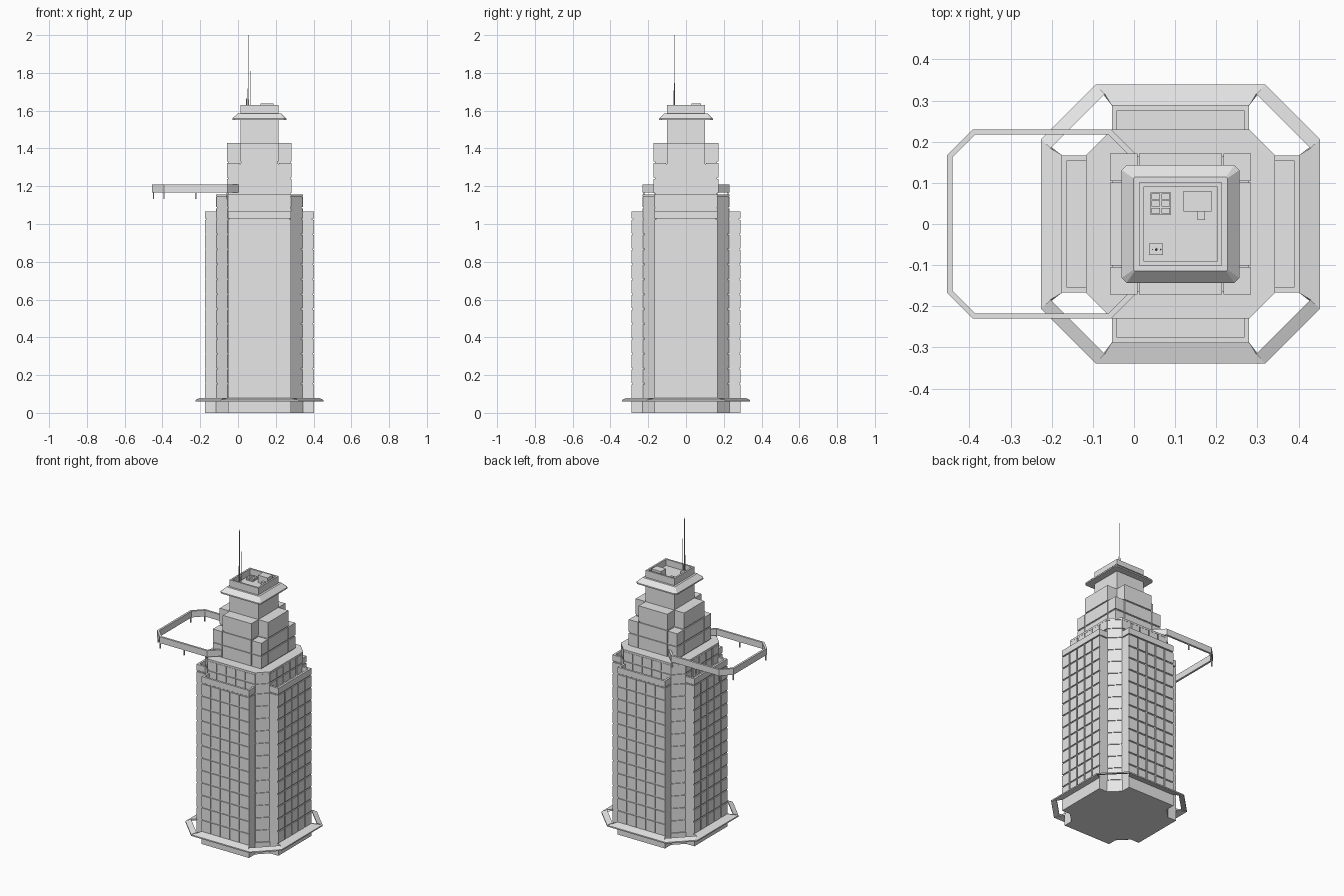
import bpy, bmesh, math
from mathutils import Matrix, Vector

if "Cube" in bpy.data.objects:
    bpy.data.objects.remove(bpy.data.objects["Cube"])

CX = 0.113            # tower axis
GAP = 0.008           # seam between facade panels

stone = bpy.data.materials.new("light_grey")
stone.diffuse_color = (0.8, 0.8, 0.8, 1)
stone.use_nodes = True
stone.node_tree.nodes["Principled BSDF"].inputs["Base Color"].default_value = stone.diffuse_color


def finish(name, bm, x=CX):
    bmesh.ops.remove_doubles(bm, verts=bm.verts, dist=1e-6) if name == "entrance_canopy" else None
    bmesh.ops.recalc_face_normals(bm, faces=bm.faces)
    me = bpy.data.meshes.new(name)
    bm.to_mesh(me)
    bm.free()
    me.materials.append(stone)
    ob = bpy.data.objects.new(name, me)
    ob.location.x = x
    bpy.context.collection.objects.link(ob)
    return ob


def box(bm, x0, x1, y0, y1, z0, z1, rot=0):
    m = (Matrix.Rotation(rot, 4, 'Z')
         @ Matrix.Translation(((x0 + x1) / 2, (y0 + y1) / 2, (z0 + z1) / 2))
         @ Matrix.Diagonal((x1 - x0, y1 - y0, z1 - z0, 1)))
    bmesh.ops.create_cube(bm, size=1, matrix=m)


def octagon(half, flat):
    """Corners of a square with cut corners, anticlockwise."""
    pts = []
    for k in range(4):
        r = Matrix.Rotation(k * math.pi / 2, 2)
        pts += [r @ Vector((half, -flat)), r @ Vector((half, flat))]
    return pts


def loft(bm, loops, caps=False, closed=False):
    """Join loops of (points, z) with quads."""
    rings = [[bm.verts.new((p[0], p[1], z)) for p in pts] for pts, z in loops]
    n = len(rings[0])
    pairs = list(zip(rings, rings[1:] + rings[:1])) if closed else list(zip(rings, rings[1:]))
    for a, b in pairs:
        for i in range(n):
            j = (i + 1) % n
            bm.faces.new((a[i], a[j], b[j], b[i]))
    if caps:
        bm.faces.new(rings[0])
        bm.faces.new(rings[-1])


def panels(bm, rot, dist, half, z0, z1, cols, rows, depth=0.006):
    """Raised window panels on the face at distance dist along -y, turned by rot."""
    w, h, g = 2 * half / cols, (z1 - z0) / rows, GAP / 2
    for c in range(cols):
        for r in range(rows):
            x, z = -half + c * w, z0 + r * h
            # outer columns run to the edge of the facade
            box(bm, x + (g if c else 0), x + w - (g if c < cols - 1 else 0),
                -dist - depth, -dist + 0.001, z + g, z + h - g, rot)


quarter = [k * math.pi / 2 for k in range(4)]

# Octagonal main body
bm = bmesh.new()
loft(bm, [(octagon(0.224, 0.164), 0.0), (octagon(0.224, 0.164), 1.15)], caps=True)
finish("main_body", bm)
bm = bmesh.new()
loft(bm, [(octagon(0.23, 0.167), 1.145), (octagon(0.23, 0.167), 1.157)], caps=True)
finish("body_roof_deck", bm)
bm = bmesh.new()
loft(bm, [(octagon(0.23, 0.167), 0.0), (octagon(0.23, 0.167), 0.074)], caps=True)
finish("body_plinth", bm)

# Corner windows and the row above the wings
bm = bmesh.new()
corner_dist = (0.224 + 0.164) / math.sqrt(2)
for a in quarter:
    panels(bm, a + math.pi / 4, corner_dist, 0.042, 0.076, 1.024, 1, 12, 0.005)
    panels(bm, a + math.pi / 4, corner_dist, 0.042, 1.024, 1.148, 1, 2, 0.005)
    panels(bm, a, 0.224, 0.167, 1.024, 1.148, 5, 2)
finish("body_windows", bm)

# Four wings with plinth, window panels and roof parapet
for name, a in zip(("front", "right", "back", "left"), quarter):
    bm = bmesh.new()
    box(bm, -0.164, 0.164, -0.283, -0.2, 0.0, 1.024, a)
    box(bm, -0.167, 0.167, -0.289, -0.2, 0.0, 0.074, a)
    for s in (-1, 1):
        xs = sorted((s * 0.1635, s * 0.167))
        box(bm, *xs, -0.284, -0.22, 0.074, 1.02, a)
    finish(name + "_wing", bm)
    bm = bmesh.new()
    panels(bm, a, 0.283, 0.167, 0.076, 1.024, 5, 12)
    finish(name + "_wing_windows", bm)
    bm = bmesh.new()
    box(bm, -0.167, 0.167, -0.289, -0.276, 1.028, 1.067, a)
    for s in (-1, 1):
        xs = sorted((s * 0.154, s * 0.167))
        box(bm, *xs, -0.276, -0.224, 1.028, 1.067, a)
    box(bm, -0.16, 0.16, -0.28, -0.22, 1.02, 1.034, a)
    finish(name + "_wing_parapet", bm)

# Sloping canopy ring around the foot, open at the corners
outer, inner = [], []
for a in quarter:
    r = Matrix.Rotation(a, 2)
    for p in ((0.339, -0.206), (0.339, -0.206), (0.339, 0.206), (0.339, 0.206)):
        outer.append(r @ Vector(p))
    for p in ((0.316, -0.184), (0.288, -0.167), (0.288, 0.167), (0.316, 0.184)):
        inner.append(r @ Vector(p))
bm = bmesh.new()
rings = []
for pts, top in ((outer, 0.068), (inner, 0.08)):
    for dz in (0, -0.008):
        rings.append([bm.verts.new((p.x, p.y, top + dz)) for p in pts])
ot, ob_, it, ib = rings
for i in range(16):
    j = (i + 1) % 16
    for q in ((ot, it), (ob_, ib), (ot, ob_), (it, ib)):
        a, b = q
        vs = [a[i], a[j], b[j], b[i]]
        if (vs[0].co - vs[1].co).length < 1e-6 and (vs[2].co - vs[3].co).length < 1e-6:
            continue
        if (vs[0].co - vs[1].co).length < 1e-6:
            if q == (ot, ob_):
                continue
            vs = [a[i], b[j], b[i]]
        bm.faces.new(vs)
finish("entrance_canopy", bm)

# Stepped crown: two square storeys, then a cross
bm = bmesh.new()
box(bm, -0.165, 0.165, -0.165, 0.165, 1.15, 1.318)
box(bm, -0.165, 0.165, -0.097, 0.097, 1.3, 1.425)
box(bm, -0.097, 0.097, -0.165, 0.165, 1.3, 1.425)
finish("crown_core", bm)
bm = bmesh.new()
for z0, z1 in ((1.163, 1.238), (1.246, 1.324)):
    for a in quarter:
        box(bm, -0.1, 0.1, -0.171, -0.1, z0, z1, a)
        box(bm, 0.105, 0.171, -0.171, -0.105, z0, z1, a)
finish("crown_storeys", bm)
bm = bmesh.new()
box(bm, -0.171, 0.171, -0.101, 0.101, 1.331, 1.43)
box(bm, -0.101, 0.101, -0.171, 0.171, 1.331, 1.43)
finish("crown_cross", bm)

# Upper shaft, eaves and hollow roof box
bm = bmesh.new()
box(bm, -0.101, 0.101, -0.101, 0.101, 1.42, 1.575)
finish("upper_shaft", bm)
bm = bmesh.new()
loft(bm, [(octagon(0.101, 0.1), 1.55), (octagon(0.143, 0.131), 1.55),
          (octagon(0.143, 0.131), 1.558), (octagon(0.114, 0.111), 1.586),
          (octagon(0.1, 0.099), 1.586)], closed=True)
finish("eaves", bm)
bm = bmesh.new()
sq = lambda h: [(-h, -h), (h, -h), (h, h), (-h, h)]
loft(bm, [(sq(0.101), 1.57), (sq(0.101), 1.63), (sq(0.09), 1.63), (sq(0.09), 1.59)], caps=True)
finish("roof_parapet", bm)

# Rooftop equipment
bm = bmesh.new()
box(bm, 0.04, 0.09, 0.022, 0.077, 1.588, 1.594)
for i in range(2):
    for j in range(3):
        x, y = 0.043 + i * 0.024, 0.025 + j * 0.0175
        box(bm, x, x + 0.02, y, y + 0.014, 1.592, 1.602)
finish("skylight", bm, 0)
bm = bmesh.new()
box(bm, 0.12, 0.188, 0.03, 0.08, 1.588, 1.638)
box(bm, 0.154, 0.172, 0.01, 0.03, 1.588, 1.61)
finish("ventilation_unit", bm, 0)
bm = bmesh.new()
box(bm, 0.036, 0.071, -0.075, -0.047, 1.588, 1.605)
for x, top, r in ((0.054, 1.75, 0.004), (0.054, 2.0, 0.0022), (0.065, 1.81, 0.002), (0.045, 1.71, 0.002)):
    m = Matrix.Translation((x, -0.062, (1.6 + top) / 2))
    bmesh.ops.create_cone(bm, cap_ends=True, segments=6, radius1=r, radius2=r * 0.6,
                          depth=top - 1.6, matrix=m)
finish("antennas", bm, 0)

# Overhanging octagonal rail with short hanging posts
bm = bmesh.new()
o, i = octagon(0.23, 0.168), octagon(0.217, 0.162)
loft(bm, [(o, 1.168), (o, 1.208), (i, 1.208), (i, 1.168)], closed=True)
finish("side_rail", bm, -0.224)
bm = bmesh.new()
for x, y in ((-0.224, 0.165), (-0.168, 0.223), (0, 0.223), (0.165, 0.223)):
    for s in (-1, 1):
        box(bm, x - 0.003, x + 0.003, s * y - 0.003, s * y + 0.003, 1.132, 1.17)
finish("rail_posts", bm, -0.224)
